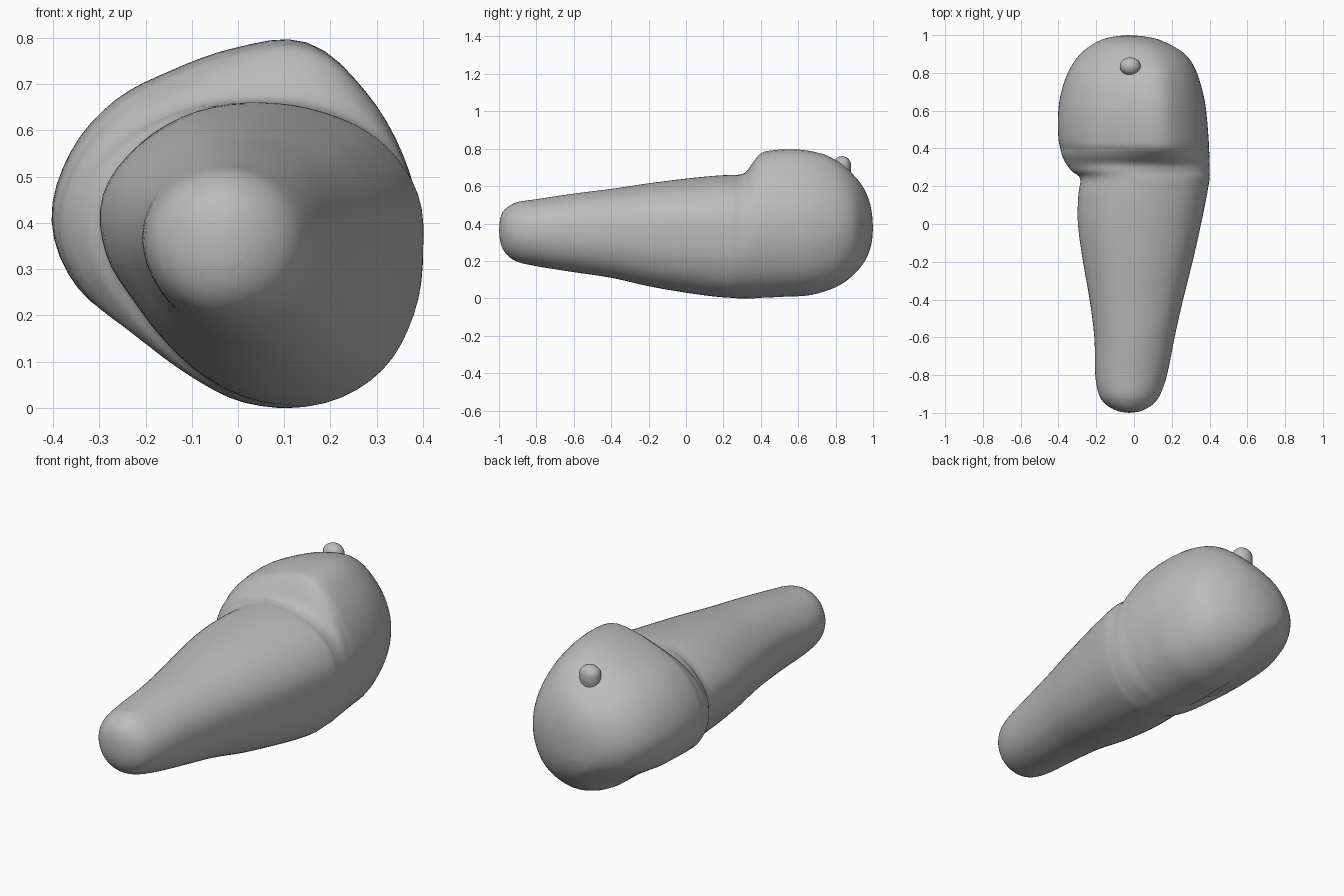
import bpy
import bmesh
from math import cos, sin, pi, tau

cube = bpy.data.objects.get("Cube")
if cube:
    bpy.data.objects.remove(cube, do_unlink=True)

grey = bpy.data.materials.new("plain_grey")
grey.use_nodes = True
colour = (0.5, 0.5, 0.5, 1)
grey.diffuse_color = colour
grey.node_tree.nodes["Principled BSDF"].inputs["Base Color"].default_value = colour


def spline(a, b, c, d, t):
    """Smooth value between b and c."""
    return b + 0.5 * t * (c - a + t * (2 * a - 5 * b + 4 * c - d + t * (3 * (b - c) + d - a)))


def make_object(name, bm):
    bmesh.ops.recalc_face_normals(bm, faces=bm.faces)
    mesh = bpy.data.meshes.new(name)
    bm.to_mesh(mesh)
    bm.free()
    mesh.materials.append(grey)
    mesh.polygons.foreach_set("use_smooth", [True] * len(mesh.polygons))
    obj = bpy.data.objects.new(name, mesh)
    bpy.context.collection.objects.link(obj)
    return obj


def loft(name, rings, front, back):
    """Skin a row of rings and close both ends with a fan."""
    bm = bmesh.new()
    loops = [[bm.verts.new(p) for p in ring] for ring in rings]
    n = len(loops[0])
    for lower, upper in zip(loops, loops[1:]):
        for i in range(n):
            j = (i + 1) % n
            bm.faces.new((lower[i], lower[j], upper[j], upper[i]))
    for loop, point in ((loops[0], front), (loops[-1], back)):
        tip = bm.verts.new(point)
        for i in range(n):
            bm.faces.new((loop[i], loop[(i + 1) % n], tip))
    return make_object(name, bm)


# Cross-section shapes as radii round the centre, starting at the left side
ROUND = [1.0] * 16
NECK = [1, 1.05, 1.05, 1.01, 1, 1.03, 1.05, 1.05,
        .945, .83, .82, .88, .97, 1.045, 1.06, 1.02]
BULB = [1, .98, 1, 1.04, .93, .88, .92, .97,
        1, .93, .8, .79, .94, 1.05, 1.09, 1.04]
SHAPES = [ROUND, NECK, BULB, ROUND]

# Stations from front to back: y, right, left, bottom, top, shape
STATIONS = [
    (-.995, -.07, .02, .31, .42, 0),
    (-.98, -.11, .06, .265, .46, 0),
    (-.95, -.155, .105, .225, .49, 0),
    (-.9, -.187, .14, .195, .515, .1),
    (-.8, -.205, .175, .172, .53, .25),
    (-.6, -.21, .215, .14, .56, .45),
    (-.4, -.235, .26, .11, .585, .65),
    (-.2, -.27, .31, .065, .615, .8),
    (0, -.297, .355, .03, .64, .95),
    (.15, -.295, .385, .01, .655, 1),
    (.24, -.285, .4, .003, .66, 1),
    (.28, -.33, .4, 0, .661, 1.15),
    (.32, -.36, .4, 0, .675, 1.4),
    (.36, -.38, .4, 0, .73, 1.75),
    (.4, -.39, .397, .003, .775, 2),
    (.45, -.4, .395, .005, .79, 2),
    (.55, -.403, .387, .01, .797, 2),
    (.65, -.395, .375, .015, .79, 2),
    (.75, -.37, .35, .04, .765, 2.05),
    (.83, -.335, .32, .075, .72, 2.15),
    (.9, -.285, .27, .13, .655, 2.3),
    (.95, -.22, .19, .19, .59, 2.5),
    (.98, -.16, .12, .25, .52, 2.8),
    (.995, -.09, .04, .31, .45, 3),
]


def section(station, per_side=4):
    """One closed ring, fitted to the station's width and height."""
    y, x0, x1, z0, z1, shape = station
    k = max(0, min(int(shape), 2))
    mix = shape - k
    radii = [a + (b - a) * mix for a, b in zip(SHAPES[k], SHAPES[k + 1])]
    n = len(radii)
    points = []
    for i in range(n):
        for s in range(per_side):
            t = s / per_side
            r = spline(*(radii[(i + o) % n] for o in (-1, 0, 1, 2)), t)
            angle = tau * (i + t) / n
            points.append((r * cos(angle), r * sin(angle)))
    us, vs = zip(*points)
    fit = lambda v, vals, lo, hi: lo + (hi - lo) * (v - min(vals)) / (max(vals) - min(vals))
    return [(fit(u, us, x0, x1), y, fit(v, vs, z0, z1)) for u, v in points]


# Body: tapered arm flowing into a swollen bulb
STEPS = 4
last = len(STATIONS) - 1
rings = []
for i in range(last):
    near = [STATIONS[max(0, min(last, i + o))] for o in (-1, 0, 1, 2)]
    for s in range(STEPS):
        rings.append(section([spline(*vals, s / STEPS) for vals in zip(*near)]))
rings.append(section(STATIONS[last]))
loft("body", rings, (-.025, -1, .365), (-.03, 1, .38))

# Peg: small round-topped post on the bulb
PEG_X, PEG_Y, PEG_Z = -.02, .835, .713
peg_rings = []
for height, size in [(-.12, 1)] + [(.047 * sin(a * pi / 16), cos(a * pi / 16)) for a in range(8)]:
    peg_rings.append([(PEG_X + .055 * size * cos(tau * i / 32),
                       PEG_Y + .047 * size * sin(tau * i / 32),
                       PEG_Z + height) for i in range(32)])
loft("peg", peg_rings, (PEG_X, PEG_Y, PEG_Z - .12), (PEG_X, PEG_Y, PEG_Z + .047))
